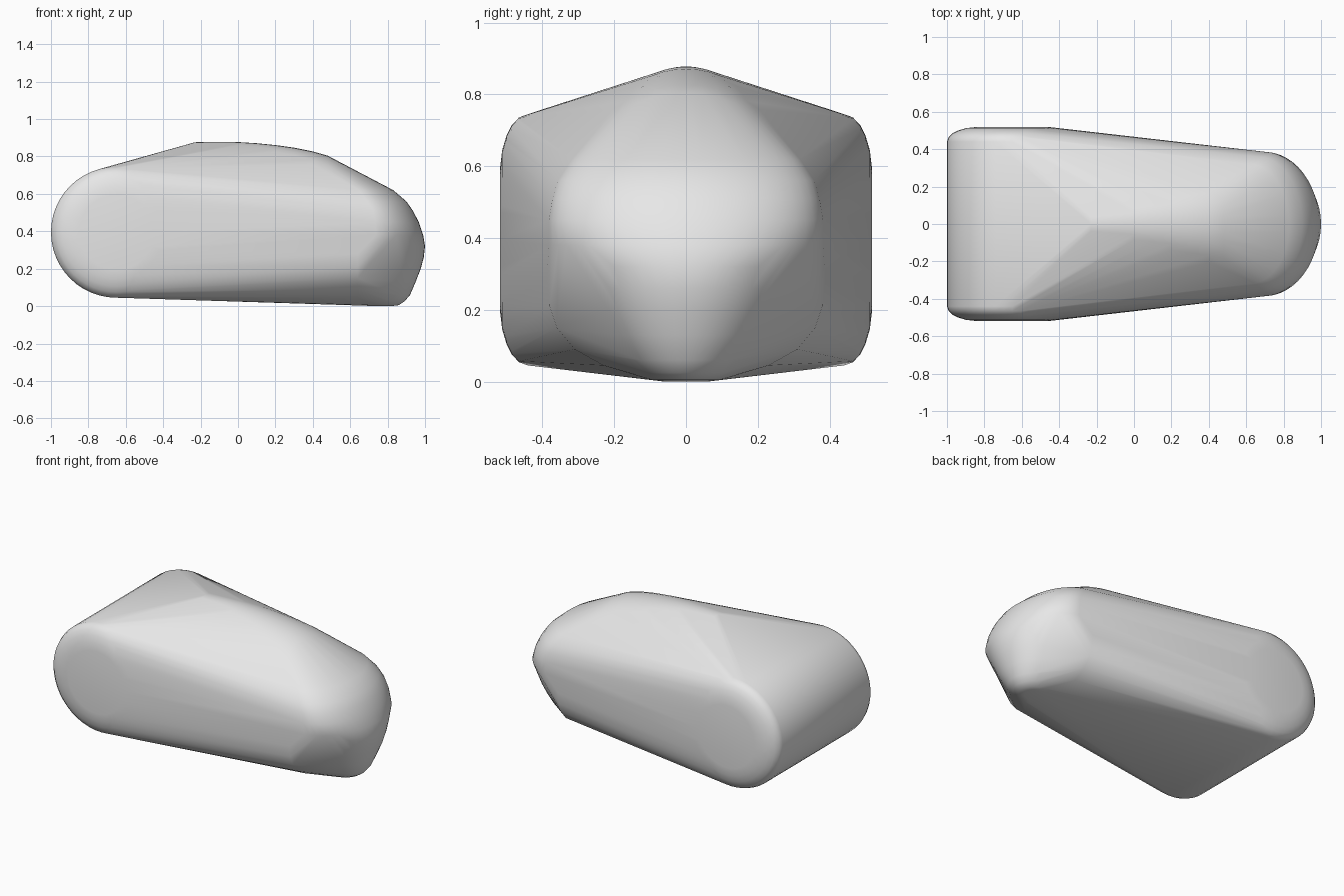
import bpy, bmesh
from math import sin, cos, pi, radians

cube = bpy.data.objects.get("Cube")
if cube:
    bpy.data.objects.remove(cube, do_unlink=True)

grey = bpy.data.materials.new("plain_grey")
grey.use_nodes = True
colour = (0.8, 0.8, 0.8, 1)
grey.diffuse_color = colour
grey.node_tree.nodes["Principled BSDF"].inputs["Base Color"].default_value = colour


def arc(start, end, steps):
    return [start + (end - start) * i / steps for i in range(steps + 1)]


points = []

# Broad rounded roller end, lying across the body
for y, radius in [(0.44, 0.35), (0.465, 0.341), (0.485, 0.32),
                  (0.5, 0.29), (0.512, 0.25), (0.518, 0.2)]:
    for a in arc(0, 2 * pi, 48)[:-1]:
        for side in (-1, 1):
            points.append((-0.65 + radius * cos(a), side * y, 0.395 + radius * sin(a)))

# Domed ridge: cross arcs that widen toward the nose
for x, top in [(-0.23, 0.876), (-0.1, 0.878), (0, 0.877), (0.1, 0.871),
               (0.2, 0.861), (0.3, 0.847), (0.4, 0.827), (0.48, 0.804)]:
    radius = 0.15 + 0.21 * (x + 0.23) / 0.71
    for a in arc(-pi / 2, pi / 2, 24):
        points.append((x, radius * sin(a), top - radius * (1 - cos(a))))

# Nose: stacked half ellipses (height, centre, length, half width)
for z, centre, length, width in [
        (0.62, 0.62, 0.21, 0.32), (0.56, 0.66, 0.24, 0.36),
        (0.51, 0.69, 0.245, 0.375), (0.45, 0.7, 0.266, 0.385),
        (0.38, 0.7, 0.29, 0.385), (0.32, 0.7, 0.3, 0.33),
        (0.26, 0.7, 0.293, 0.3), (0.2, 0.7, 0.277, 0.27),
        (0.13, 0.7, 0.25, 0.23), (0.06, 0.7, 0.22, 0.18),
        (0.025, 0.7, 0.19, 0.14), (0.005, 0.72, 0.14, 0.1), (0, 0.75, 0.07, 0.06)]:
    for a in arc(-pi / 2, pi / 2, 24):
        points.append((centre + length * cos(a), width * sin(a), z))

# Lower cheeks behind the nose
for y, z in [(0.388, 0.28), (0.38, 0.21), (0.36, 0.15), (0.31, 0.09), (0.23, 0.045)]:
    for side in (-1, 1):
        points.append((0.64, side * y, z))

# Stretch one skin tightly around all the forms
bm = bmesh.new()
for p in points:
    bm.verts.new(p)
bmesh.ops.remove_doubles(bm, verts=bm.verts[:], dist=0.001)
bmesh.ops.convex_hull(bm, input=bm.verts[:])
loose = [v for v in bm.verts if not v.link_faces]
bmesh.ops.delete(bm, geom=loose, context="VERTS")
bmesh.ops.recalc_face_normals(bm, faces=bm.faces[:])
mesh = bpy.data.meshes.new("rounded_body")
bm.to_mesh(mesh)
bm.free()
mesh.materials.append(grey)

body = bpy.data.objects.new("rounded_body", mesh)
bpy.context.collection.objects.link(body)
bpy.context.view_layer.objects.active = body
body.select_set(True)
bpy.ops.object.shade_smooth_by_angle(angle=radians(30))
